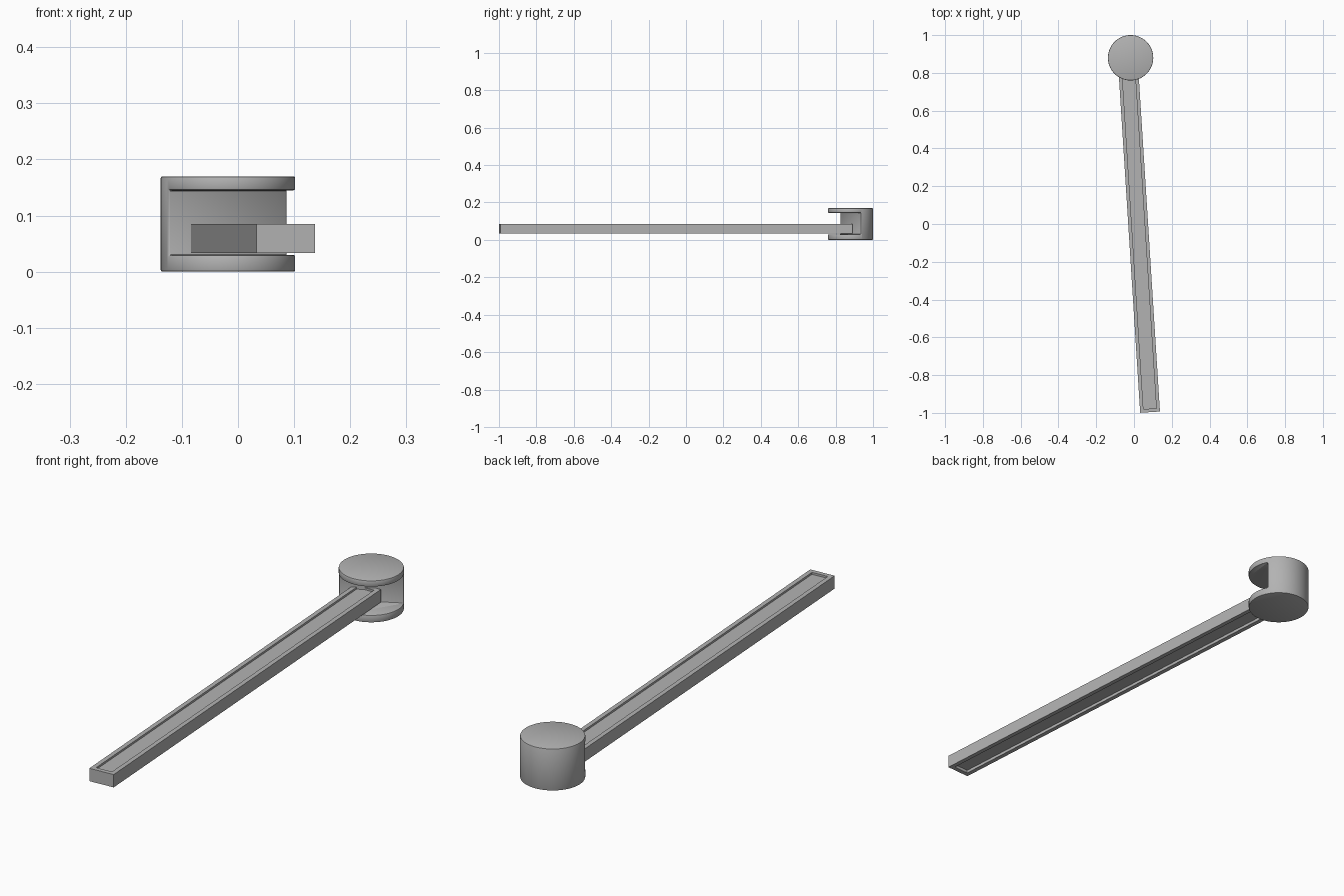
import bpy
import bmesh
from math import radians

cube = bpy.data.objects.get("Cube")
if cube:
    bpy.data.objects.remove(cube, do_unlink=True)

grey = bpy.data.materials.new("plain grey")
grey.use_nodes = True
colour = (0.45, 0.45, 0.45, 1)
grey.diffuse_color = colour
grey.node_tree.nodes["Principled BSDF"].inputs["Base Color"].default_value = colour


def activate(obj):
    bpy.ops.object.select_all(action="DESELECT")
    obj.select_set(True)
    bpy.context.view_layer.objects.active = obj


def box(name, size, location, angle):
    bpy.ops.mesh.primitive_cube_add(size=1, location=location, rotation=(0, 0, radians(angle)))
    obj = bpy.context.object
    obj.name = name
    obj.scale = size
    bpy.ops.object.transform_apply(location=False, rotation=False, scale=True)
    obj.data.materials.append(grey)
    return obj


# Round pivot housing
cx, cy, radius, height = -0.018, 0.88, 0.12, 0.17
bpy.ops.mesh.primitive_cylinder_add(vertices=96, radius=radius, depth=height,
                                    location=(cx, cy, height / 2))
housing = bpy.context.object
housing.name = "pivot_housing"
housing.data.materials.append(grey)

# Half-round slot between the two end plates
slot_low, slot_high = 0.03, 0.145
cutter = box("slot_cutter", (0.5, 0.25, slot_high - slot_low),
             (cx, cy, (slot_low + slot_high) / 2), 28)
for v in cutter.data.vertices:
    v.co.y -= 0.125
cutter.hide_render = True

activate(housing)
cut = housing.modifiers.new("slot", "BOOLEAN")
cut.operation = "DIFFERENCE"
cut.solver = "EXACT"
cut.object = cutter
bpy.ops.object.modifier_apply(modifier=cut.name)
bpy.data.objects.remove(cutter, do_unlink=True)

# Softened rims
rim = housing.modifiers.new("rims", "BEVEL")
rim.width = 0.004
rim.segments = 2
rim.limit_method = "ANGLE"
rim.angle_limit = radians(40)
bpy.ops.object.modifier_apply(modifier=rim.name)
bpy.ops.object.shade_smooth_by_angle(angle=radians(35))

# Long straight arm, with a recessed channel above and below
arm = box("long_arm", (0.105, 1.886, 0.052), (0.0255, -0.055, 0.059), 3.62)
bm = bmesh.new()
bm.from_mesh(arm.data)
bm.normal_update()
for side, depth in ((1, 0.008), (-1, 0.012)):
    faces = [f for f in bm.faces if f.normal.z * side > 0.9]
    bmesh.ops.inset_individual(bm, faces=faces, thickness=0.026)
    bmesh.ops.inset_individual(bm, faces=faces, thickness=0, depth=-depth)
bm.to_mesh(arm.data)
bm.free()
